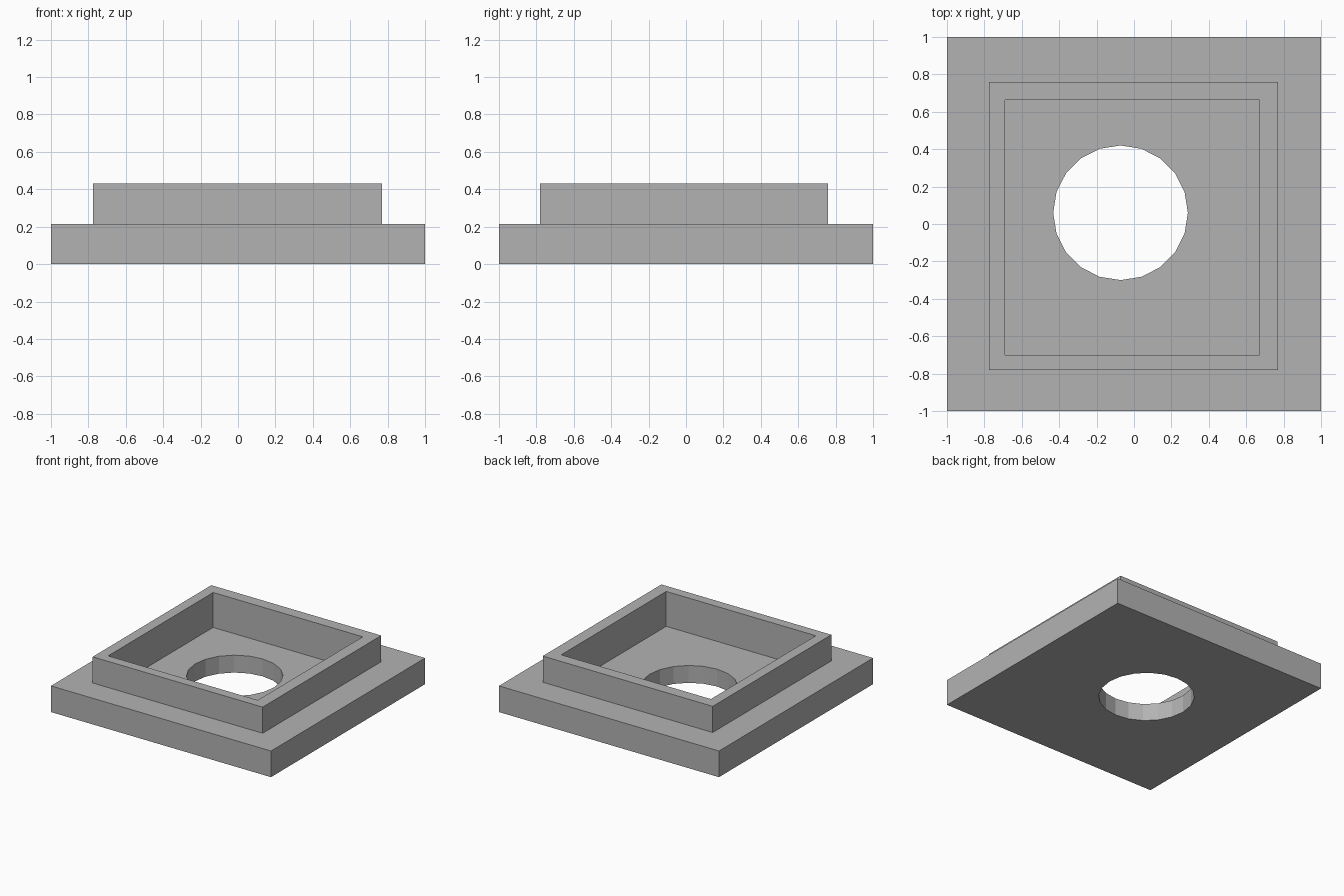
import bpy

default_cube = bpy.data.objects.get("Cube")
if default_cube:
    bpy.data.objects.remove(default_cube, do_unlink=True)

PLATE_TOP, RIM_TOP, FLOOR = 0.215, 0.43, 0.143

grey = bpy.data.materials.new("plain grey")
grey.use_nodes = True
colour = (0.45, 0.45, 0.45, 1)
grey.diffuse_color = colour
grey.node_tree.nodes["Principled BSDF"].inputs["Base Color"].default_value = colour


def box(name, x0, x1, y0, y1, z0, z1):
    bpy.ops.mesh.primitive_cube_add(size=1)
    ob = bpy.context.object
    ob.name = name
    for v in ob.data.vertices:
        v.co.x = x1 if v.co.x > 0 else x0
        v.co.y = y1 if v.co.y > 0 else y0
        v.co.z = z1 if v.co.z > 0 else z0
    ob.data.materials.append(grey)
    return ob


def combine(target, tool, operation):
    """Apply a boolean to the target and remove the tool."""
    mod = target.modifiers.new(tool.name, "BOOLEAN")
    mod.operation, mod.object, mod.solver = operation, tool, "EXACT"
    bpy.context.view_layer.objects.active = target
    bpy.ops.object.modifier_apply(modifier=mod.name)
    bpy.data.objects.remove(tool, do_unlink=True)


# Square plate with a raised, slightly off-centre block
base = box("flanged_base", -1, 1, -1, 1, 0, PLATE_TOP)
block = box("raised_rim", -0.775, 0.77, -0.78, 0.76, FLOOR / 2, RIM_TOP)
combine(base, block, "UNION")

# Square pocket sunk below the plate top
pocket = box("pocket_cutter", -0.69, 0.67, -0.70, 0.663, FLOOR, 1)
combine(base, pocket, "DIFFERENCE")

# Round through hole
bpy.ops.mesh.primitive_cylinder_add(vertices=20, radius=0.36, depth=2,
                                    location=(-0.072, 0.06, 0))
hole = bpy.context.object
hole.name = "hole_cutter"
hole.data.materials.append(grey)
combine(base, hole, "DIFFERENCE")
